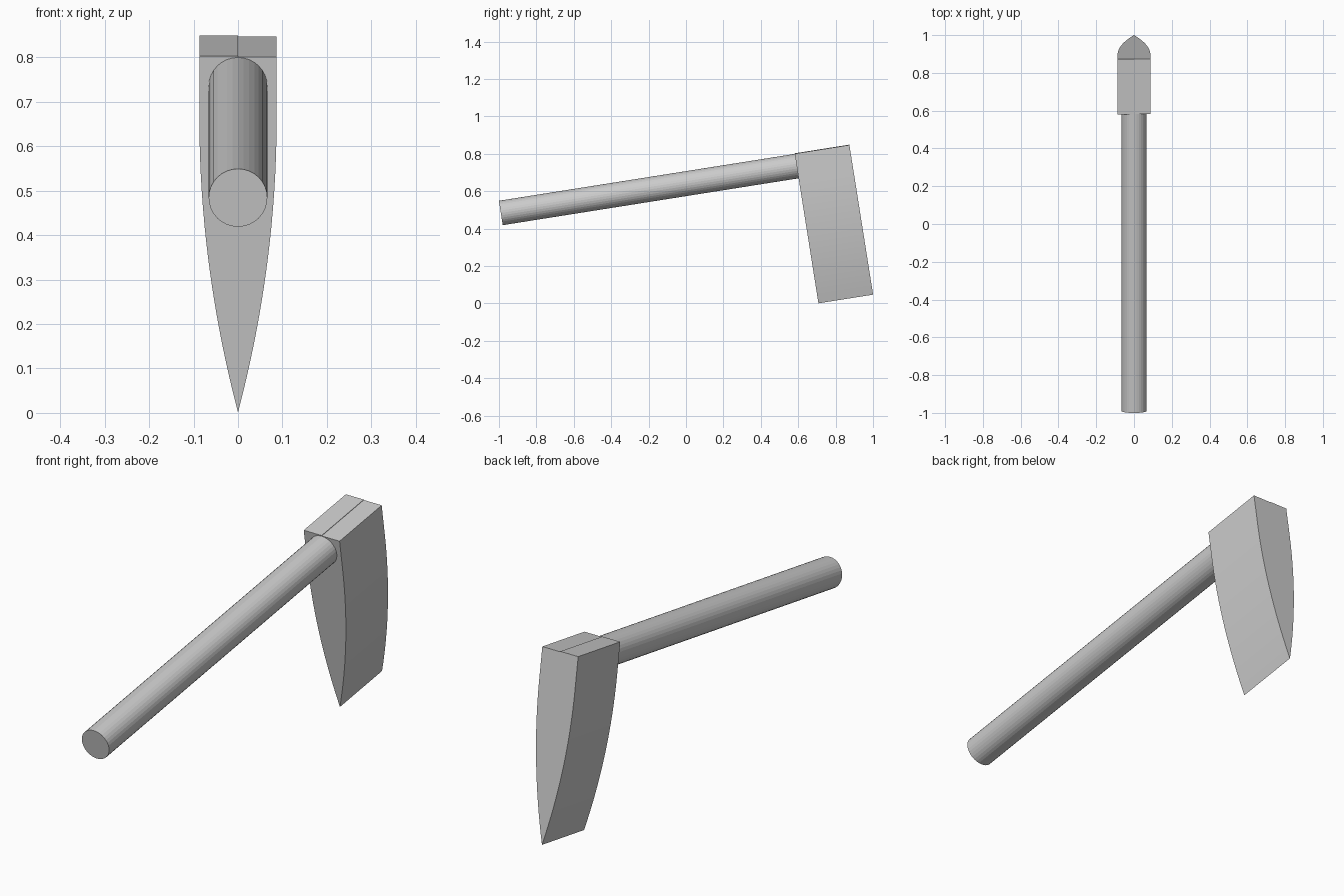
import bpy, bmesh, math
from mathutils import Vector, Matrix

if "Cube" in bpy.data.objects:
    bpy.data.objects.remove(bpy.data.objects["Cube"])

TILT = math.radians(9.0)
ROT = Matrix.Rotation(TILT, 4, 'X')      # local y = along handle, local z = up the head


def finish(bm, name, origin):
    bmesh.ops.recalc_face_normals(bm, faces=bm.faces)
    me = bpy.data.meshes.new(name)
    bm.to_mesh(me)
    bm.free()
    ob = bpy.data.objects.new(name, me)
    ob.matrix_world = Matrix.Translation(origin) @ ROT
    bpy.context.collection.objects.link(ob)
    return ob


# Head: two mirrored halves of a pointed blade, one set very slightly lower
HALF_W, DEPTH, HEIGHT, STRAIGHT = 0.087, 0.296, 0.812, 0.14
STEPS = 16


def head_half(name, side, drop):
    bm = bmesh.new()
    outline = [(0, -drop), (HALF_W, -drop)]
    for i in range(STEPS + 1):
        t = i / STEPS
        outline.append((HALF_W * (1 - t * t), -STRAIGHT - t * (HEIGHT - STRAIGHT)))
    verts = [bm.verts.new((side * x, 0, z)) for x, z in outline]
    face = bm.faces.new(verts)
    new = bmesh.ops.extrude_face_region(bm, geom=[face])['geom']
    bmesh.ops.translate(bm, vec=(0, DEPTH, 0),
                        verts=[g for g in new if isinstance(g, bmesh.types.BMVert)])
    return finish(bm, name, Vector((0, 0.581, 0.803)))


halves = [head_half("head_left", -1, 0.0), head_half("head_right", 1, 0.002)]

# Handle: plain cylinder butting into the front of the head
RADIUS, LENGTH = 0.066, 1.615
bm = bmesh.new()
bmesh.ops.create_cone(bm, cap_ends=True, segments=32, radius1=RADIUS, radius2=RADIUS,
                      depth=LENGTH,
                      matrix=Matrix.Translation((0, LENGTH / 2, 0)) @ Matrix.Rotation(-math.pi / 2, 4, 'X'))
handle = finish(bm, "handle", Vector((0, -0.99, 0.484)))

# Smooth the curved blade sides, keep sharp edges
bpy.ops.object.select_all(action='DESELECT')
for ob in halves:
    ob.select_set(True)
bpy.context.view_layer.objects.active = halves[0]
bpy.ops.object.shade_smooth_by_angle(angle=math.radians(30))
